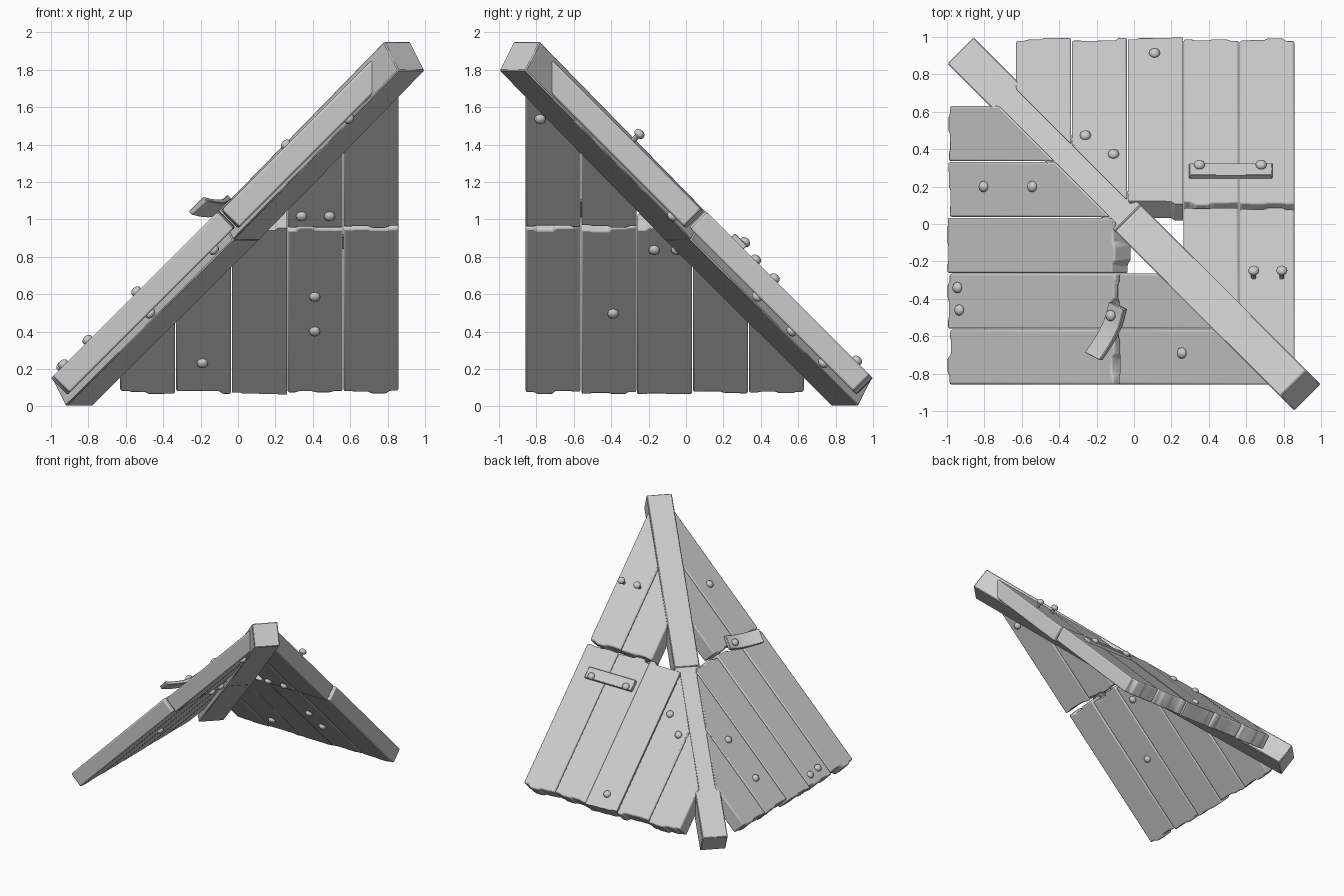
import bpy, bmesh, math, random
from mathutils import Matrix, Vector

if "Cube" in bpy.data.objects:
    bpy.data.objects.remove(bpy.data.objects["Cube"])

random.seed(4)
S = math.sqrt(0.5)
# Panel frame: local (across, down slope, outward) -> world; side B mirrors A over the hip
FRAME = Matrix(((1, 0, 0, 0), (0, S, S, 0), (0, -S, S, 0), (0, 0, 0, 1)))
MIRROR = Matrix(((0, -1, 0, 0), (-1, 0, 0, 0), (0, 0, 1, 0), (0, 0, 0, 1)))
LOW = (0.688, 0.814)     # underside and top of lower boards
HIGH = (0.672, 0.803)    # underside and top of upper boards


def finish(name, bm, bevel=0.0, segs=2, angle=35):
    bmesh.ops.recalc_face_normals(bm, faces=bm.faces)
    me = bpy.data.meshes.new(name)
    bm.to_mesh(me)
    bm.free()
    ob = bpy.data.objects.new(name, me)
    bpy.context.collection.objects.link(ob)
    if bevel:
        m = ob.modifiers.new("bevel", 'BEVEL')
        m.width, m.segments, m.limit_method = bevel, segs, 'ANGLE'
        m.angle_limit = math.radians(25)
    bpy.ops.object.select_all(action='DESELECT')
    ob.select_set(True)
    bpy.context.view_layer.objects.active = ob
    bpy.ops.object.shade_smooth_by_angle(angle=math.radians(angle))
    return ob


def place(bm, side):
    bm.transform(FRAME)
    if side == "b":
        bm.transform(MIRROR)


def extrude_outline(pts, lo, hi):
    bm = bmesh.new()
    f = bm.faces.new([bm.verts.new((x, y, lo)) for x, y in pts])
    r = bmesh.ops.extrude_face_region(bm, geom=[f])
    vs = [v for v in r["geom"] if isinstance(v, bmesh.types.BMVert)]
    bmesh.ops.translate(bm, verts=vs, vec=(0, 0, hi - lo))
    return bm


def ragged(w0, w1, u, amp):
    # stepped, chipped board end
    steps = [random.uniform(-amp, amp) for _ in range(4)]
    ts = (0, .14, .2, .45, .51, .78, .85, 1)
    return [(w0 + (w1 - w0) * t, u + steps[i // 2]) for i, t in enumerate(ts)]


def board(name, side, w0, w1, top, end, span, cut=0.09):
    pts = ragged(w0, w1, top[0], top[1]) + ragged(w0, w1, end[0], end[1])[::-1]
    bm = extrude_outline(pts, *span)
    bm.transform(FRAME)
    # mitre against the hip beam
    bmesh.ops.bisect_plane(bm, geom=bm.verts[:] + bm.edges[:] + bm.faces[:],
                           plane_co=(cut / 2, cut / 2, 0), plane_no=(1, 1, 0),
                           clear_inner=True)
    bmesh.ops.holes_fill(bm, edges=[e for e in bm.edges if e.is_boundary], sides=0)
    if side == "b":
        bm.transform(MIRROR)
    finish(name, bm, 0.011)


def nail(name, side, w, u, n, out=1, lift=0.0):
    # domed head, with a shank when it stands proud of the wood
    bm = bmesh.new()
    bmesh.ops.create_uvsphere(bm, u_segments=12, v_segments=8, radius=1)
    bm.transform(Matrix.Translation((w, u, n + out * (lift + .006)))
                 @ Matrix.Diagonal((.03, .03, .023, 1)))
    if lift:
        bmesh.ops.create_cone(bm, cap_ends=True, segments=10, radius1=.014, radius2=.014,
                              depth=lift + .04,
                              matrix=Matrix.Translation((w, u, n + out * (lift - .03) / 2)))
    place(bm, side)
    finish(name, bm)


# Boards of both slopes
for side in "ab":
    for i in range(5):
        w0 = -0.632 + 0.2985 * i + 0.002
        w1 = w0 + 0.2945
        start = (-0.652, .016) if i > 1 else (-1.9, 0)
        board(f"lower_board_{side}{i + 1}", side, w0, w1, start, (0.588, .014), LOW)
        if i > 2:
            board(f"upper_board_{side}{i + 1}", side, w0, w1, (-2.2, 0), (-0.682, .01), HIGH)

# Hip beam in two lengths
d = Vector((1, -1, 1)).normalized()
across = Vector((1, 1, 0)).normalized()
up = d.cross(across)
if up.z < 0:
    up = -up
low, mid, high = Vector((-.89, .89, .078)), Vector((.005, -.005, .967)), Vector((.89, -.89, 1.873))
for name, a, b in (("lower_hip_beam", low, mid), ("upper_hip_beam", mid, high)):
    bm = bmesh.new()
    bmesh.ops.create_cube(bm, size=1)
    axis = b - a
    m = Matrix((across * .2, axis, up * .19)).transposed().to_4x4()
    m.translation = (a + b) / 2
    bm.transform(m)
    finish(name, bm, 0.006, 1)

# Top nails, given in plan as on side A: across, plan distance, lift
top_u = lambda y, n: y / S - n
tops = {"a": [(.11, .91, 0), (-.26, .47, 0), (-.11, .37, 0), (.64, -.285, .045), (.79, -.285, .045),
              (.35, .295, .025), (.68, .295, .025)],
        "b": [(-.2, .8, 0), (-.2, .54, 0), (.34, .94, 0), (.46, .93, 0), (.69, -.26, 0),
              (.49, .10, .03)]}
for side, items in tops.items():
    for k, (w, y, lift) in enumerate(items):
        n = HIGH[1] if y < .05 else LOW[1]
        nail(f"top_nail_{side}{k + 1}", side, w, top_u(y, n), n, 1, lift)

# Underside nails: across, height
unders = {"a": [(.34, 1.02), (.49, 1.02), (.41, .59), (.41, .405), (-.19, .235)],
          "b": [(.78, 1.54), (.17, .84), (.05, .84), (.39, .5)]}
for side, items in unders.items():
    for k, (w, z) in enumerate(items):
        n = HIGH[0] if z > .96 else LOW[0]
        nail(f"under_nail_{side}{k + 1}", side, w, n - z / S, n, -1)

# Flat repair strap
u = top_u(.285, LOW[1] + .012)
bm = extrude_outline([(.295, u - .047), (.74, u - .047), (.74, u + .047), (.295, u + .047)],
                     LOW[1] - .004, LOW[1] + .025)
place(bm, "a")
finish("flat_strap", bm, 0.004, 1)

# Loose strap curling up at its free end
prof = [(.29 * t / 8, .085 * max(0, (t - 2) / 6) ** 1.6) for t in range(9)]
loop = prof + [(x, z + .028) for x, z in reversed(prof)]
bm = bmesh.new()
f = bm.faces.new([bm.verts.new((x, -.06, z)) for x, z in loop])
r = bmesh.ops.extrude_face_region(bm, geom=[f])
bmesh.ops.translate(bm, vec=(0, .12, 0),
                    verts=[v for v in r["geom"] if isinstance(v, bmesh.types.BMVert)])
bm.transform(Matrix.Translation((.435, -.705, LOW[1] - .002)) @ Matrix.Rotation(math.radians(20), 4, 'Z'))
place(bm, "b")
finish("loose_strap", bm, 0.004, 1)
